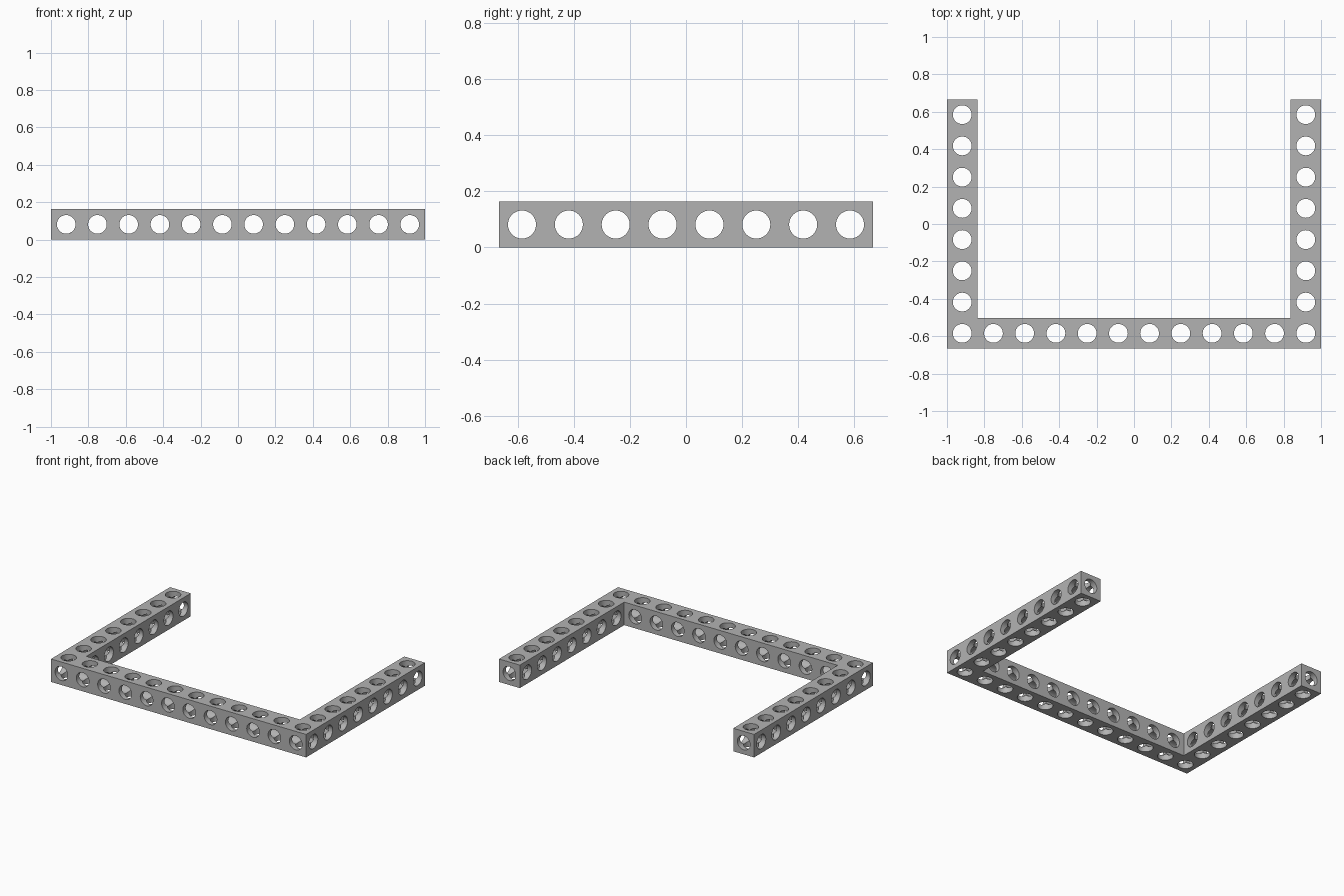
import bpy, bmesh, math
from mathutils import Matrix, Vector

if "Cube" in bpy.data.objects:
    bpy.data.objects.remove(bpy.data.objects["Cube"], do_unlink=True)

PITCH, WIDTH = 0.167, 0.163      # hole spacing, beam thickness
COLS, ROWS = 12, 8               # holes along the crossbar and along each arm
X0, Y0 = -PITCH * (COLS - 1) / 2, -PITCH * (ROWS - 1) / 2
MID = WIDTH / 2

metal = bpy.data.materials.new("grey metal")
metal.use_nodes = True
grey = (0.45, 0.45, 0.45, 1)
metal.diffuse_color = grey
metal.node_tree.nodes["Principled BSDF"].inputs["Base Color"].default_value = grey


def new_object(name, bm):
    mesh = bpy.data.meshes.new(name)
    bm.to_mesh(mesh)
    bm.free()
    mesh.materials.append(metal)
    obj = bpy.data.objects.new(name, mesh)
    bpy.context.collection.objects.link(obj)
    return obj


# U-shaped beam: footprint outline extruded upward
xo, yo = X0 - MID, Y0 - MID
xi, yi = X0 + MID, Y0 + MID
outline = [(xo, yo), (-xo, yo), (-xo, -yo), (-xi, -yo),
           (-xi, yi), (xi, yi), (xi, -yo), (xo, -yo)]
bm = bmesh.new()
base = bm.faces.new([bm.verts.new((x, y, 0)) for x, y in outline])
top = bmesh.ops.extrude_face_region(bm, geom=[base])["geom"]
bmesh.ops.translate(bm, vec=(0, 0, WIDTH),
                    verts=[v for v in top if isinstance(v, bmesh.types.BMVert)])
bmesh.ops.recalc_face_normals(bm, faces=bm.faces)
frame = new_object("u_shaped_beam", bm)


# Drilled holes: one set of parallel rods per axis
def drill(name, centres, axis, radius):
    bm = bmesh.new()
    turn = Vector((0, 0, 1)).rotation_difference(Vector(axis)).to_matrix().to_4x4()
    for c in centres:
        bmesh.ops.create_cone(bm, cap_ends=True, segments=40, radius1=radius,
                              radius2=radius, depth=3,
                              matrix=Matrix.Translation(c) @ turn)
    rods = new_object(name, bm)
    rods.hide_render = True
    mod = frame.modifiers.new(name, "BOOLEAN")
    mod.operation = "DIFFERENCE"
    mod.solver = "EXACT"
    mod.object = rods
    bpy.context.view_layer.objects.active = frame
    bpy.ops.object.modifier_apply(modifier=name)
    bpy.data.objects.remove(rods, do_unlink=True)


xs = [X0 + i * PITCH for i in range(COLS)]
ys = [Y0 + j * PITCH for j in range(ROWS)]
vertical = [(x, Y0, 0) for x in xs] + [(s * X0, y, 0) for s in (1, -1) for y in ys[1:]]
drill("vertical_holes", vertical, (0, 0, 1), 0.0502)
drill("side_holes", [(0, y, MID) for y in ys], (1, 0, 0), 0.05)
drill("front_holes", [(x, 0, MID) for x in xs], (0, 1, 0), 0.0498)

# Smooth bores with crisp rims
bpy.ops.object.select_all(action="DESELECT")
frame.select_set(True)
bpy.context.view_layer.objects.active = frame
bpy.ops.object.shade_smooth_by_angle(angle=math.radians(30))
